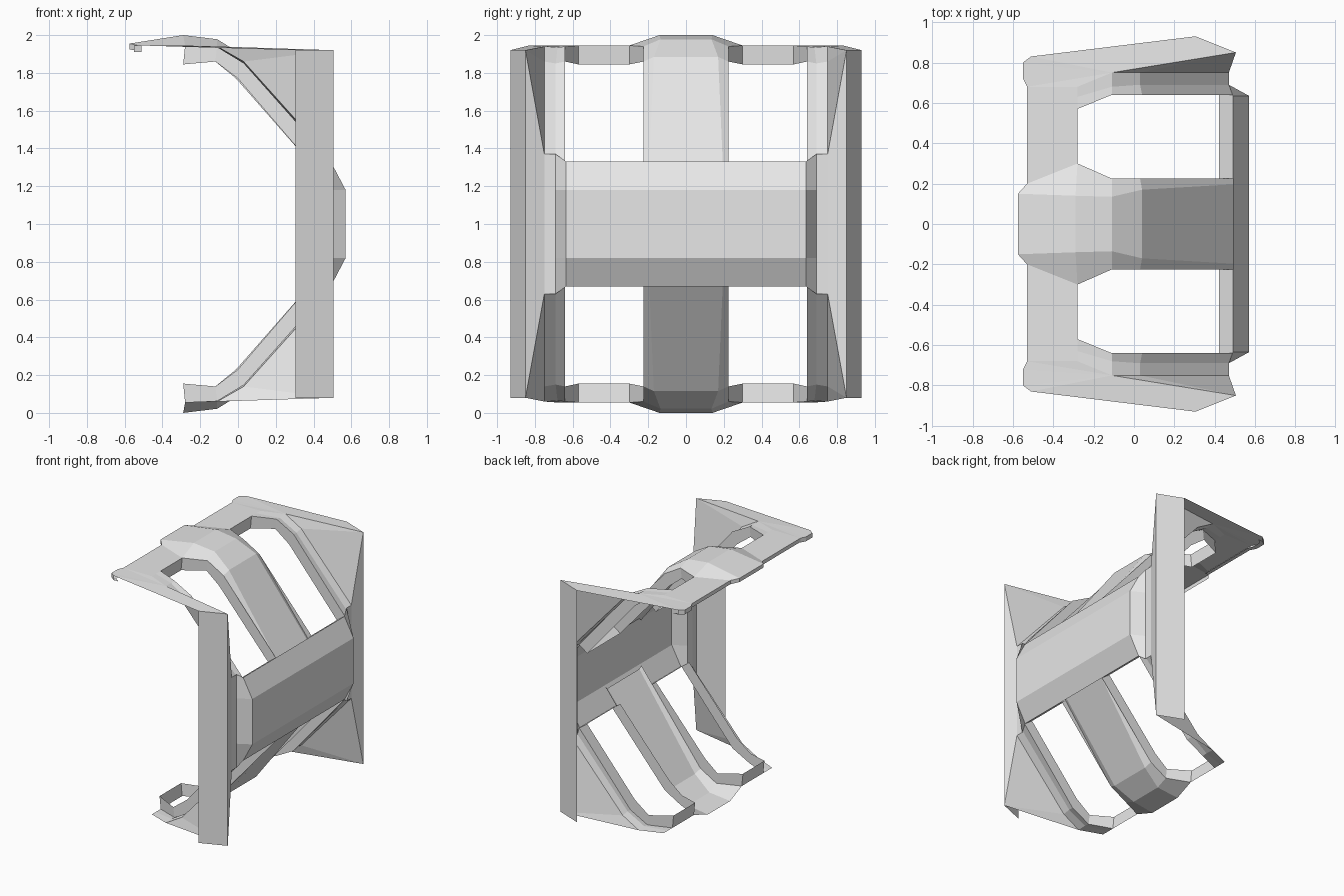
import bpy
import bmesh
from mathutils import Vector

if "Cube" in bpy.data.objects:
    bpy.data.objects.remove(bpy.data.objects["Cube"], do_unlink=True)

grey = bpy.data.materials.new("plain_grey")
grey.use_nodes = True
colour = (0.8, 0.8, 0.8, 1)
grey.diffuse_color = colour
grey.node_tree.nodes["Principled BSDF"].inputs["Base Color"].default_value = colour


def finish(name, bm, both_ends):
    """Orient the sheet outward and mirror it across the centre planes."""
    bmesh.ops.remove_doubles(bm, verts=bm.verts, dist=0.0005)
    bm.normal_update()
    hub = Vector((-0.2, 0, 0))
    for face in bm.faces:
        if face.normal.dot(face.calc_center_median() - hub) < 0:
            face.normal_flip()
    mesh = bpy.data.meshes.new(name)
    bm.to_mesh(mesh)
    bm.free()
    mesh.materials.append(grey)
    obj = bpy.data.objects.new(name, mesh)
    obj.location.z = 1
    bpy.context.collection.objects.link(obj)
    mirror = obj.modifiers.new("mirror", "MIRROR")
    mirror.use_axis = (False, True, both_ends)
    mirror.merge_threshold = 0.0005
    return obj


def loft(name, rails, closed=False, both_ends=True):
    """Skin quads between neighbouring rails of equal length."""
    bm = bmesh.new()
    rows = [[bm.verts.new(p) for p in rail] for rail in rails]
    for a, b in zip(rows, rows[1:]):
        count = len(a)
        for i in range(count if closed else count - 1):
            j = (i + 1) % count
            bm.faces.new((a[i], a[j], b[j], b[i]))
    return finish(name, bm, both_ends)


def plate(name, points, both_ends=True):
    """Single flat sheet, fanned from its first point."""
    bm = bmesh.new()
    verts = [bm.verts.new(p) for p in points]
    for b, c in zip(verts[1:], verts[2:]):
        bm.faces.new((verts[0], b, c))
    return finish(name, bm, both_ends)


def lowered(points, drop, shift=0):
    return [(x + shift, y, z - drop) for x, y, z in points]


# Shared corners, with height measured from the middle of the frame
wing_root = (-0.11, 0.75, 0.94)
wing_tip = (0.505, 0.85, 0.92)
wing_edge = (0.305, 0.93, 0.92)
arm_foot = (0.47, 0.75, 0.37)
arm_bend = (0.03, 0.75, 0.86)
arm_end = (-0.28, 0.68, 0.945)
window_outer = (-0.28, 0.57, 0.945)
window_inner = (-0.28, 0.3, 0.945)

# Horizontal band with chamfered top and ends
band = [(0.57, 0, 0), (0.57, 0, 0.18), (0.49, 0, 0.33)]
loft("middle_band", [band,
                     [(x, 0.635, z) for x, _, z in band],
                     [(0.47, 0.69, 0), (0.47, 0.69, 0.18), (0.47, 0.69, 0.37)]])

# Upright side panels with folded outer strip
edges = [(0.47, 0.69, 0.37), arm_foot, wing_tip, wing_edge]
loft("side_panel", [[(x, y, 0), (x, y, z)] for x, y, z in edges])

# Gusset between the arm and the panel corner
plate("corner_gusset", [wing_tip, arm_foot, arm_bend, wing_root])

# Bent arms beside the windows
arm_inside = [(0.49, 0.64, 0.33), (0.04, 0.64, 0.86), (-0.11, 0.64, 0.94), window_outer]
arm_middle = [(0.47, 0.69, 0.355), (0.03, 0.69, 0.85), (-0.11, 0.68, 0.935),
              (-0.28, 0.63, 0.945)]
loft("window_arm", [[arm_foot, arm_bend, wing_root, arm_end], arm_middle, arm_inside])

# Lip folded inward around each window
rib_base = [(0.49, 0.225, 0.33), (0.03, 0.225, 0.86), (-0.11, 0.225, 0.94), window_inner]
rim = arm_inside + rib_base[::-1]
drops = [(0.07, 0.05), (0.04, 0.09), (0.01, 0.08), (0.01, 0.1)]
lip = [(x - dx, y, z - dz) for (x, y, z), (dx, dz) in zip(rim, drops + drops[::-1])]
loft("window_lip", [rim, lip], closed=True)

# Raised centre rib
crest = [(0.55, 0.2, 0.2), (0.04, 0.17, 0.885), (-0.11, 0.135, 0.978), (-0.29, 0.14, 1)]
loft("centre_rib", [[(x, 0, z) for x, _, z in crest], crest,
                    [(0.55, 0.225, 0.18)] + rib_base[1:]])

# Nose of the upper rib
nose = [(-0.575, 0, 0.955), (-0.575, 0.15, 0.955), (-0.53, 0.2, 0.945)]
loft("rib_nose", [[(-0.29, 0, 1), crest[-1], window_inner], nose,
                  lowered(nose, 0.03)], both_ends=False)

# Upper front ledge joining the arms
ledge = [nose[-1], (-0.53, 0.6, 0.945), (-0.53, 0.68, 0.945)]
loft("front_ledge", [[window_inner, window_outer, arm_end], ledge,
                     lowered(ledge, 0.03), lowered(ledge, 0.03, 0.03)],
     both_ends=False)

# Upper wings reaching back to the side panels
tip = [ledge[-1], (-0.55, 0.72, 0.945), (-0.55, 0.8, 0.945), (-0.51, 0.83, 0.945)]
plate("upper_wing", [wing_root, arm_end] + tip + [wing_edge, wing_tip], both_ends=False)
loft("wing_lip", [tip, lowered(tip, 0.035), lowered(tip, 0.035, 0.04)], both_ends=False)
